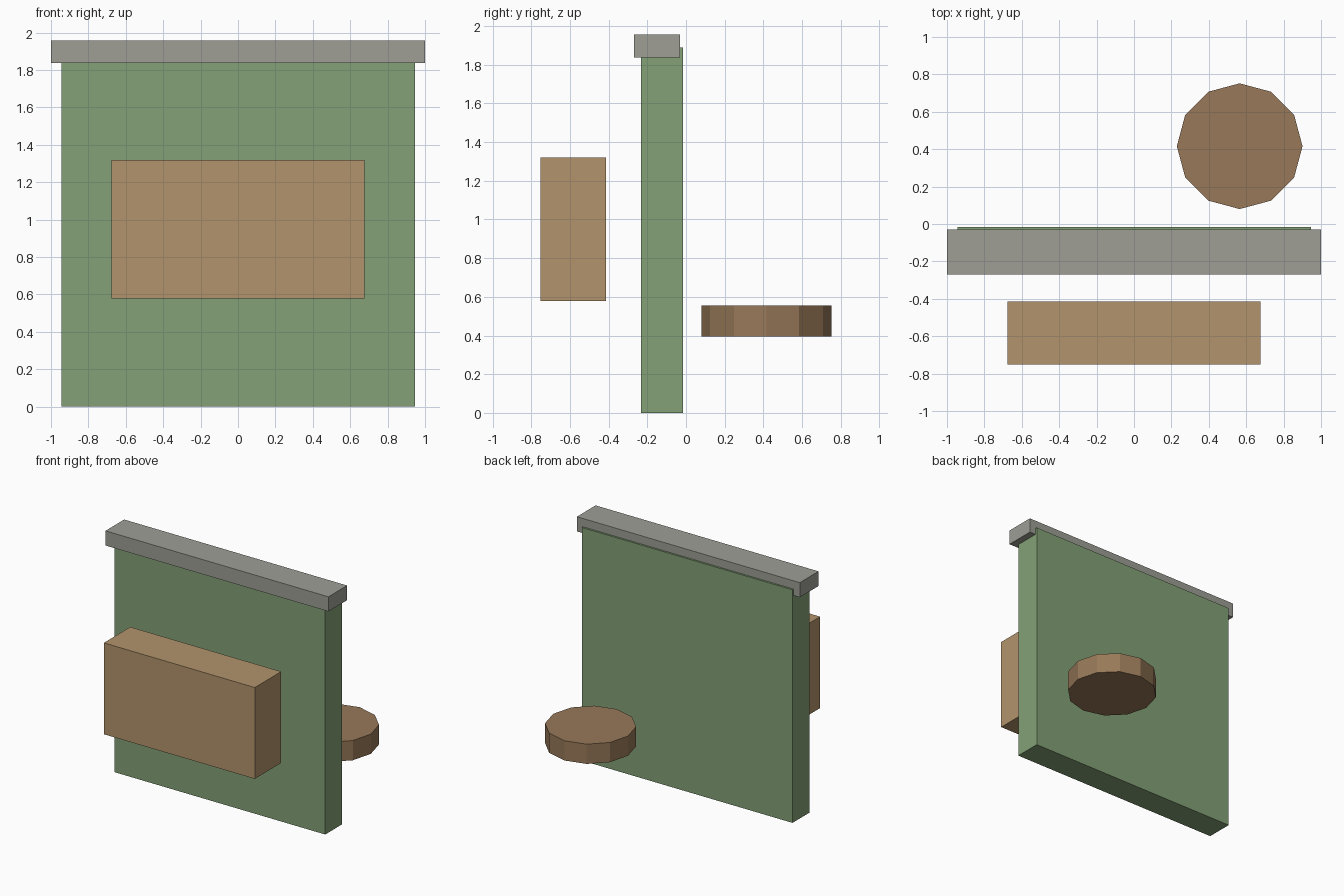
import bpy
import math

if "Cube" in bpy.data.objects:
    bpy.data.objects.remove(bpy.data.objects["Cube"])


def material(name, rgb):
    mat = bpy.data.materials.new(name)
    mat.diffuse_color = (*rgb, 1.0)
    mat.use_nodes = True
    mat.node_tree.nodes["Principled BSDF"].inputs["Base Color"].default_value = mat.diffuse_color
    return mat


def box(name, x, y, z, mat):
    """Box from (min, max) ranges on each axis."""
    bpy.ops.mesh.primitive_cube_add(
        size=1, location=[(a + b) / 2 for a, b in (x, y, z)])
    obj = bpy.context.object
    obj.name = name
    obj.scale = [b - a for a, b in (x, y, z)]
    bpy.ops.object.transform_apply(location=False, rotation=False, scale=True)
    obj.data.materials.append(mat)
    return obj


green = material("green_paint", (0.227, 0.356, 0.181))
grey = material("warm_grey", (0.342, 0.342, 0.305))
tan = material("light_wood", (0.445, 0.296, 0.150))
brown = material("dark_wood", (0.310, 0.190, 0.098))

# Upright panel and the cap along its top edge
box("wall_panel", (-0.945, 0.945), (-0.232, -0.015), (0.0, 1.89), green)
box("wall_cap", (-1.0, 1.0), (-0.27, -0.03), (1.838, 1.957), grey)

# Block floating in front of the panel
box("front_block", (-0.677, 0.677), (-0.752, -0.414), (0.578, 1.319), tan)

# Twelve-sided disc floating behind the panel
bpy.ops.mesh.primitive_cylinder_add(
    vertices=12, radius=0.336, depth=0.16, location=(0.565, 0.416, 0.475))
disc = bpy.context.object
disc.name = "round_disc"
disc.data.materials.append(brown)
